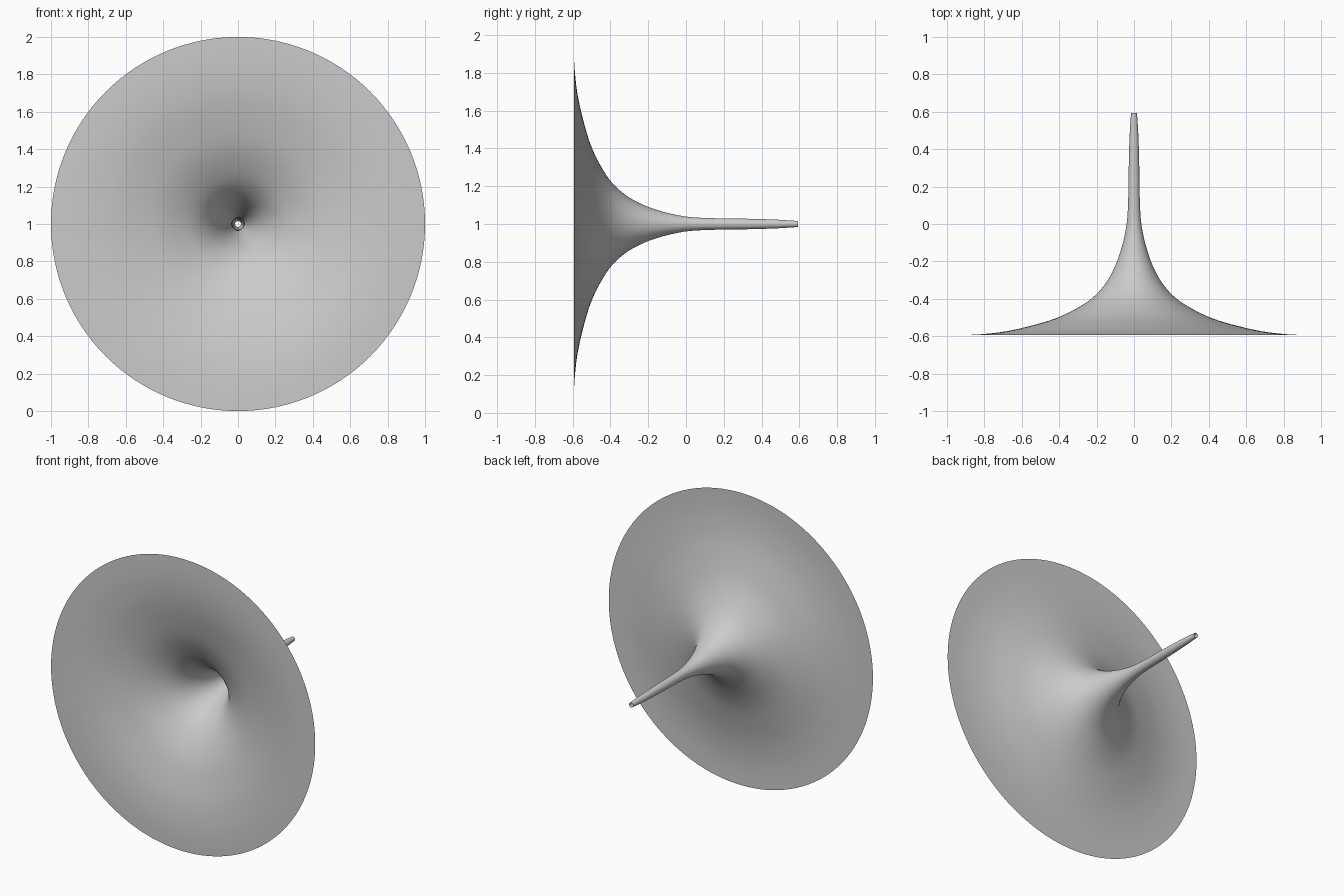
import bpy, bmesh, math
from mathutils import Vector
from mathutils.geometry import interpolate_bezier

if "Cube" in bpy.data.objects:
    bpy.data.objects.remove(bpy.data.objects["Cube"])

SIDES = 128

# Profile of the flared horn: (radius, y) from the wide rim to the narrow tip
PROFILE = [(1.0, -.593), (.9, -.593), (.8, -.588), (.68, -.573), (.55, -.544),
           (.42, -.505), (.31, -.453), (.22, -.393), (.15, -.315), (.10, -.223),
           (.066, -.125), (.046, -.04), (.036, .03), (.031, .13), (.0295, .23),
           (.027, .36), (.023, .48), (.0175, .57), (.016, .593)]


def smooth_profile(points, steps=4):
    """Smooth curve through the profile points."""
    p = [Vector((r, y, 0)) for r, y in points]
    p = [p[0]] + p + [p[-1]]
    out = []
    for a, b, c, d in zip(p, p[1:], p[2:], p[3:]):
        span = interpolate_bezier(b, b + (c - a) / 6, c - (d - b) / 6, c, steps + 1)
        out += span[:-1]
    return out + [p[-1]]


# Thin open horn, revolved around the y axis at z = 1
bm = bmesh.new()
rings = []
for r, y, _ in smooth_profile(PROFILE):
    rings.append([bm.verts.new((r * math.cos(2 * math.pi * i / SIDES), y,
                                1 + r * math.sin(2 * math.pi * i / SIDES)))
                  for i in range(SIDES)])
for lo, hi in zip(rings, rings[1:]):
    for i in range(SIDES):
        j = (i + 1) % SIDES
        bm.faces.new((lo[i], hi[i], hi[j], lo[j])).smooth = True
bmesh.ops.recalc_face_normals(bm, faces=bm.faces)
mesh = bpy.data.meshes.new("flared_horn")
bm.to_mesh(mesh)
bm.free()
horn = bpy.data.objects.new("flared_horn", mesh)
bpy.context.collection.objects.link(horn)
